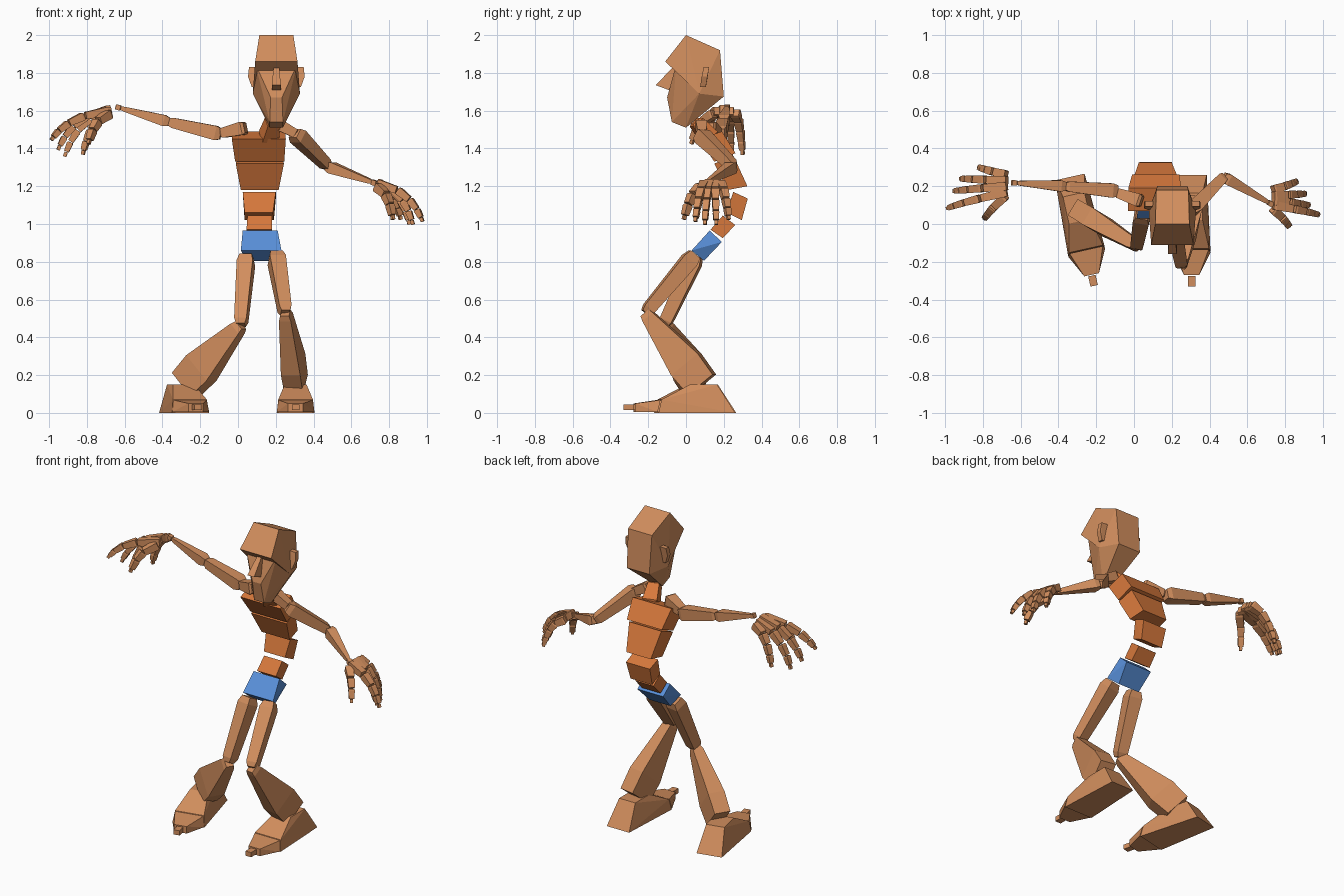
import bpy, bmesh, math
from mathutils import Vector, Matrix

if "Cube" in bpy.data.objects:
    bpy.data.objects.remove(bpy.data.objects["Cube"])


def material(name, rgb):
    m = bpy.data.materials.new(name)
    m.diffuse_color = (*rgb, 1)
    m.use_nodes = True
    m.node_tree.nodes["Principled BSDF"].inputs["Base Color"].default_value = m.diffuse_color
    return m


SKIN = material("skin", (0.64, 0.27, 0.11))
TORSO = material("torso", (0.68, 0.19, 0.045))
BLUE = material("pelvis_blue", (0.10, 0.28, 0.70))


def solid(name, clouds, mat=SKIN):
    """One flat-faced object made of a convex block per point cloud."""
    bm = bmesh.new()
    for pts in clouds:
        vs = [bm.verts.new(p) for p in pts]
        bmesh.ops.convex_hull(bm, input=vs)
    bmesh.ops.delete(bm, geom=[v for v in bm.verts if not v.link_faces], context='VERTS')
    bmesh.ops.dissolve_limit(bm, angle_limit=math.radians(2), verts=bm.verts, edges=bm.edges)
    bmesh.ops.recalc_face_normals(bm, faces=bm.faces)
    me = bpy.data.meshes.new(name)
    bm.to_mesh(me)
    bm.free()
    me.materials.append(mat)
    ob = bpy.data.objects.new(name, me)
    bpy.context.collection.objects.link(ob)
    return ob


def sym(pts, cx=0.0):
    """Mirror (half width, y, z) points about x = cx."""
    return [(cx + s * w, y, z) for w, y, z in pts for s in (-1, 1)]


def limb(p, q, sections):
    """Four-sided block from p to q; sections are (t, half width, half depth)."""
    p, q = Vector(p), Vector(q)
    d = (q - p).normalized()
    u = d.cross(Vector((0, 0, 1))).normalized()
    v = u.cross(d)
    return [p.lerp(q, t) + u * a * i + v * b * j
            for t, a, b in sections for i in (-1, 1) for j in (-1, 1)]


def bone(name, p, q, w0, w1, mat=SKIN):
    return solid(name, [limb(p, q, [(0, w0 * .75, w0 * .75), (.1, w0, w0),
                                    (.93, w1, w1), (1, w1 * .7, w1 * .7)])], mat)


# Head: skull with brow overhang, tapered face below it
HX = 0.203
skull = [(.09, 0, 2), (.085, .18, 1.92), (.08, .2, 1.675), (.125, .07, 1.69),
         (.112, -.11, 1.86), (.105, -.055, 1.84)]
face = [(.11, -.052, 1.845), (.03, -.1, 1.67), (.035, -.075, 1.54), (.035, 0, 1.51),
        (.125, .07, 1.69), (.08, .2, 1.675)]
solid("head", [sym(skull, HX), sym(face, HX)])
solid("nose", [sym([(.015, -.07, 1.83), (.024, -.16, 1.735), (.024, -.08, 1.705),
                    (.015, -.04, 1.83), (.024, -.06, 1.70)], HX)])
for side, s in (("right", -1), ("left", 1)):
    solid(side + "_ear", [[(HX + s * x, y + k, z) for x, z, k in
                           ((.10, 1.83, .01), (.145, 1.83, .01), (.15, 1.78, 0),
                            (.13, 1.725, -.008), (.10, 1.725, -.008))
                           for y in (.083, .113)]])

# Torso: curved stack of blocks, each a side profile with its own x range per corner
blocks = [
    ("pelvis", BLUE, [(.125, .965, .025, .21), (.03, .86, .015, .23),
                      (.095, .805, .045, .195), (.19, .905, .03, .215)]),
    ("waist", TORSO, [(.195, 1.045, .05, .18), (.26, .995, .05, .18),
                      (.195, .925, .045, .18), (.13, .97, .045, .18)]),
    ("belly", TORSO, [(.25, 1.17, .025, .2), (.327, 1.135, .03, .2),
                      (.295, 1.02, .035, .19), (.215, 1.06, .035, .185)]),
    ("ribcage", TORSO, [(.15, 1.32, -.012, .243), (.252, 1.36, 0, .23),
                        (.325, 1.2, .025, .2), (.22, 1.18, .015, .215)]),
    ("upper_chest", TORSO, [(.07, 1.45, -.033, .253), (.19, 1.49, -.03, .25),
                            (.262, 1.375, -.01, .24), (.15, 1.33, -.015, .245)]),
]
for name, mat, prof in blocks:
    solid(name, [[(x, y, z) for y, z, a, b in prof for x in (a, b)]], mat)

# Neck and collar bones
bone("neck", (.16, .13, 1.45), (.185, .05, 1.545), .045, .035, TORSO)
bone("right_collar", (.04, .12, 1.51), (-.09, .165, 1.48), .035, .026)
bone("left_collar", (.21, .08, 1.53), (.31, .085, 1.475), .03, .024)

# Arms: shoulder, elbow, wrist
arms = {"right": ((-.09, .175, 1.475), (-.365, .2, 1.54), (-.62, .217, 1.613)),
        "left": ((.30, .07, 1.48), (.475, .25, 1.305), (.71, .115, 1.222))}
for side, (a, b, c) in arms.items():
    bone(side + "_upper_arm", a, b, .038, .027)
    bone(side + "_forearm", b, c, .03, .013)
    bone(side + "_wrist", c, Vector(c) + (Vector(c) - Vector(b)) * .11, .014, .014)

# Hands: digits from wrist to tip, each a bent chain of blocks plus a small tip
digits = ("thumb", "index_finger", "middle_finger", "ring_finger", "little_finger")
hands = {
    "right": [((-.68, .15, 1.585), (-.79, .03, 1.43)), ((-.67, .17, 1.60), (-.985, .085, 1.45)),
              ((-.67, .20, 1.61), (-.95, .175, 1.40)), ((-.67, .23, 1.60), (-.915, .24, 1.365)),
              ((-.675, .26, 1.59), (-.82, .30, 1.375))],
    "left": [((.735, .08, 1.20), (.82, -.01, 1.03)), ((.735, .10, 1.215), (.975, .05, 1.02)),
             ((.735, .125, 1.22), (.925, .10, 1.005)), ((.735, .15, 1.22), (.905, .16, 1.005)),
             ((.735, .18, 1.215), (.86, .225, 1.03))]}
for side, tips in hands.items():
    for name, (a, b) in zip(digits, tips):
        a, b = Vector(a), Vector(b)
        k = b - a
        c = a + Vector((k.x * .72, k.y * .6, k.z * .12))

        def at(t):
            return a * (1 - t) ** 2 + c * 2 * t * (1 - t) + b * t * t

        cuts = (0, .36, .62, .82, .96) if name != "thumb" else (0, .45, .72, .95)
        parts = []
        for i, (t0, t1) in enumerate(zip(cuts, cuts[1:])):
            w = .024 - .0025 * i
            parts.append(limb(at(t0), at(t1), [(.02, w * .85, w * .85), (.15, w, w),
                                               (.95, w * .85, w * .8)]))
        parts.append(limb(at(cuts[-1]), at(1.02), [(0, .009, .009), (1, .009, .009)]))
        solid(side + "_" + name, parts)

# Legs: hip, knee, ankle
legs = {"right": ((.045, .055, .83), (.015, -.115, .465), (-.275, .06, .15)),
        "left": ((.20, .045, .84), (.25, -.215, .53), (.308, .085, .15))}
for side, (hip, knee, ankle) in legs.items():
    bone(side + "_thigh", hip, knee, .043, .033)
    solid(side + "_shin", [limb(knee, ankle, [(0, .024, .028), (.06, .032, .036),
                                              (.72, .052, .092), (1, .05, .085)])])

# Feet: wedge, toe block and small tip, turned to the stance
foot = [(.08, .26, 0), (.1, -.145, 0), (.092, -.13, .07), (.058, .02, .15), (.058, .165, .15)]
toes = [(.1, -.15, .005), (.09, -.135, .068), (.04, -.27, .005), (.04, -.27, .05)]
nub = [(.02, y, z) for y in (-.275, -.33) for z in (.015, .045)]
for side, pos, turn in (("right", (-.283, -.005, 0), .22), ("left", (.305, 0, 0), 0)):
    place = Matrix.Translation(pos) @ Matrix.Rotation(turn, 4, 'Z')
    solid(side + "_foot", [[place @ Vector(p) for p in sym(foot)]])
    solid(side + "_toes", [[place @ Vector(p) for p in sym(part)] for part in (toes, nub)])
